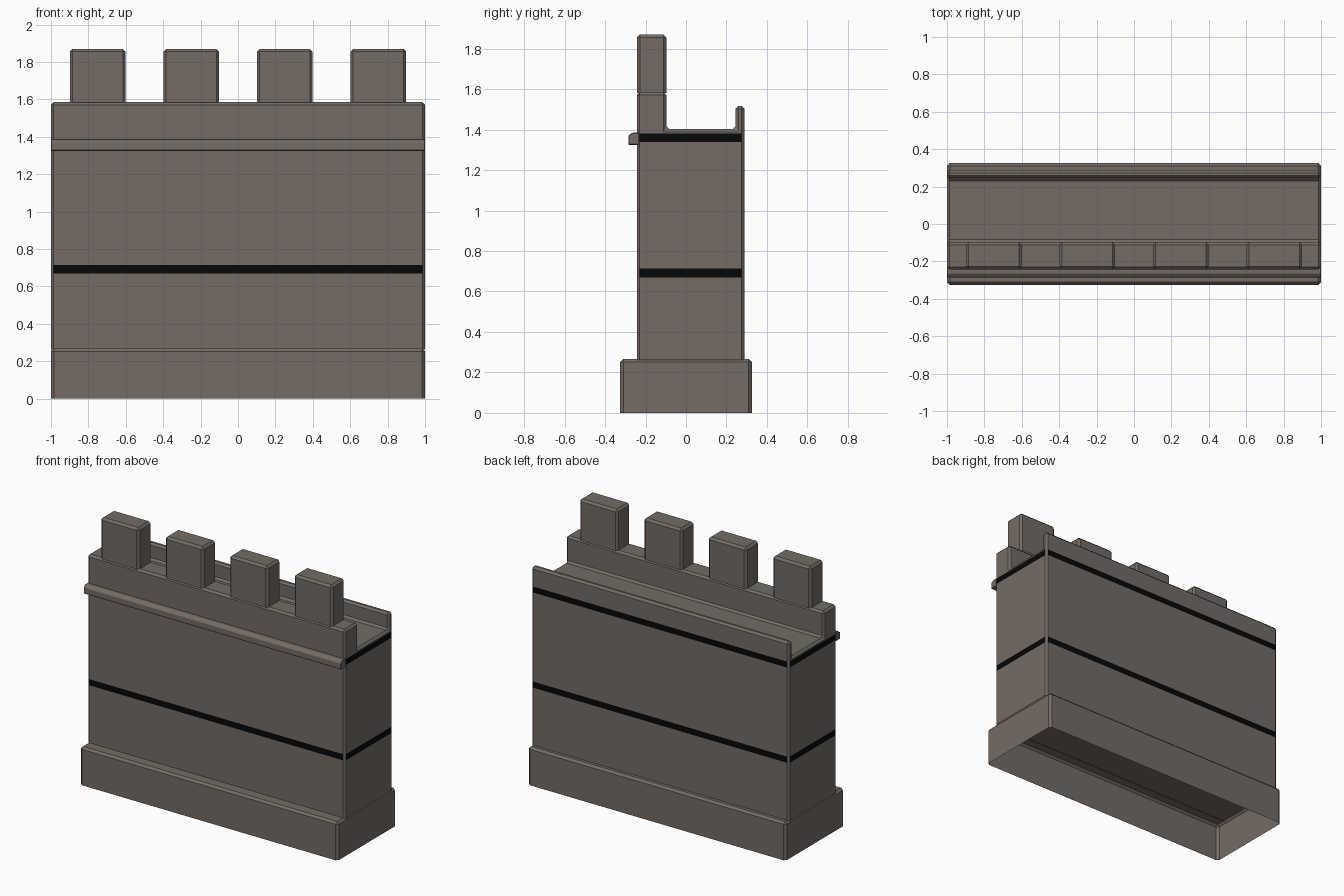
import bpy
import bmesh

cube = bpy.data.objects.get("Cube")
if cube:
    bpy.data.objects.remove(cube, do_unlink=True)


def make_material(name, color):
    mat = bpy.data.materials.new(name)
    mat.use_nodes = True
    mat.diffuse_color = color
    bsdf = mat.node_tree.nodes["Principled BSDF"]
    bsdf.inputs["Base Color"].default_value = color
    bsdf.inputs["Roughness"].default_value = 0.9
    return mat


STONE = make_material("warm grey stone", (0.175, 0.148, 0.130, 1))
BLACK = make_material("black band", (0.002, 0.002, 0.002, 1))
BANDS = [(0.67, 0.713), (1.338, 1.38)]


def cut(bm, z, clear=False):
    bmesh.ops.bisect_plane(bm, geom=bm.verts[:] + bm.edges[:] + bm.faces[:],
                           plane_co=(0, 0, z), plane_no=(0, 0, 1), clear_inner=clear)


def extruded_block(name, profile, x0, x1, bevel, open_at=None, bands=()):
    """Extrude a (y, z) profile along x, chamfer it, open its underside and add bands."""
    bm = bmesh.new()
    face = bm.faces.new([bm.verts.new((x0, y, z)) for y, z in profile])
    out = bmesh.ops.extrude_face_region(bm, geom=[face])
    for v in out["geom"]:
        if isinstance(v, bmesh.types.BMVert):
            v.co.x = x1
    bmesh.ops.recalc_face_normals(bm, faces=bm.faces[:])
    bmesh.ops.bevel(bm, geom=bm.edges[:], offset=bevel, segments=1,
                    affect='EDGES', clamp_overlap=True)
    if open_at is not None:
        cut(bm, open_at, clear=True)
    for low, high in bands:
        cut(bm, low)
        cut(bm, high)
    # Bands cover the flat sides, leaving the corner chamfers in stone
    bm.normal_update()
    for f in bm.faces:
        z = f.calc_center_median().z
        flat = max(abs(f.normal.x), abs(f.normal.y)) > 0.95
        if flat and any(low < z < high for low, high in bands):
            f.material_index = 1
    mesh = bpy.data.meshes.new(name)
    bm.to_mesh(mesh)
    bm.free()
    mesh.materials.append(STONE)
    mesh.materials.append(BLACK)
    obj = bpy.data.objects.new(name, mesh)
    bpy.context.collection.objects.link(obj)
    return obj


def rectangle(y0, y1, z0, z1):
    return [(y0, z0), (y1, z0), (y1, z1), (y0, z1)]


FRONT, BACK, PARAPET = -0.243, 0.288, -0.097

# Plinth, open underneath
extruded_block("plinth", rectangle(-0.325, 0.325, -0.1, 0.267), -1, 1, 0.015, open_at=0)

# Wall with front parapet, sunken walkway and thin rear lip
wall_profile = [(FRONT, 0.2), (BACK, 0.2), (BACK, 1.517), (0.245, 1.517),
                (0.245, 1.402), (PARAPET, 1.402), (PARAPET, 1.585), (FRONT, 1.585)]
extruded_block("wall", wall_profile, -1, 1, 0.014, open_at=0.262, bands=BANDS)

# Narrow moulding under the parapet
extruded_block("front_moulding",
               [(-0.285, 1.325), (-0.23, 1.325), (-0.23, 1.385), (-0.265, 1.385), (-0.285, 1.37)],
               -1, 1, 0.004)

# Four merlons
for i in range(4):
    x = -0.75 + 0.5 * i
    extruded_block(f"merlon_{i + 1}", rectangle(FRONT, PARAPET, 1.5, 1.87),
                   x - 0.149, x + 0.149, 0.015, open_at=1.582)
